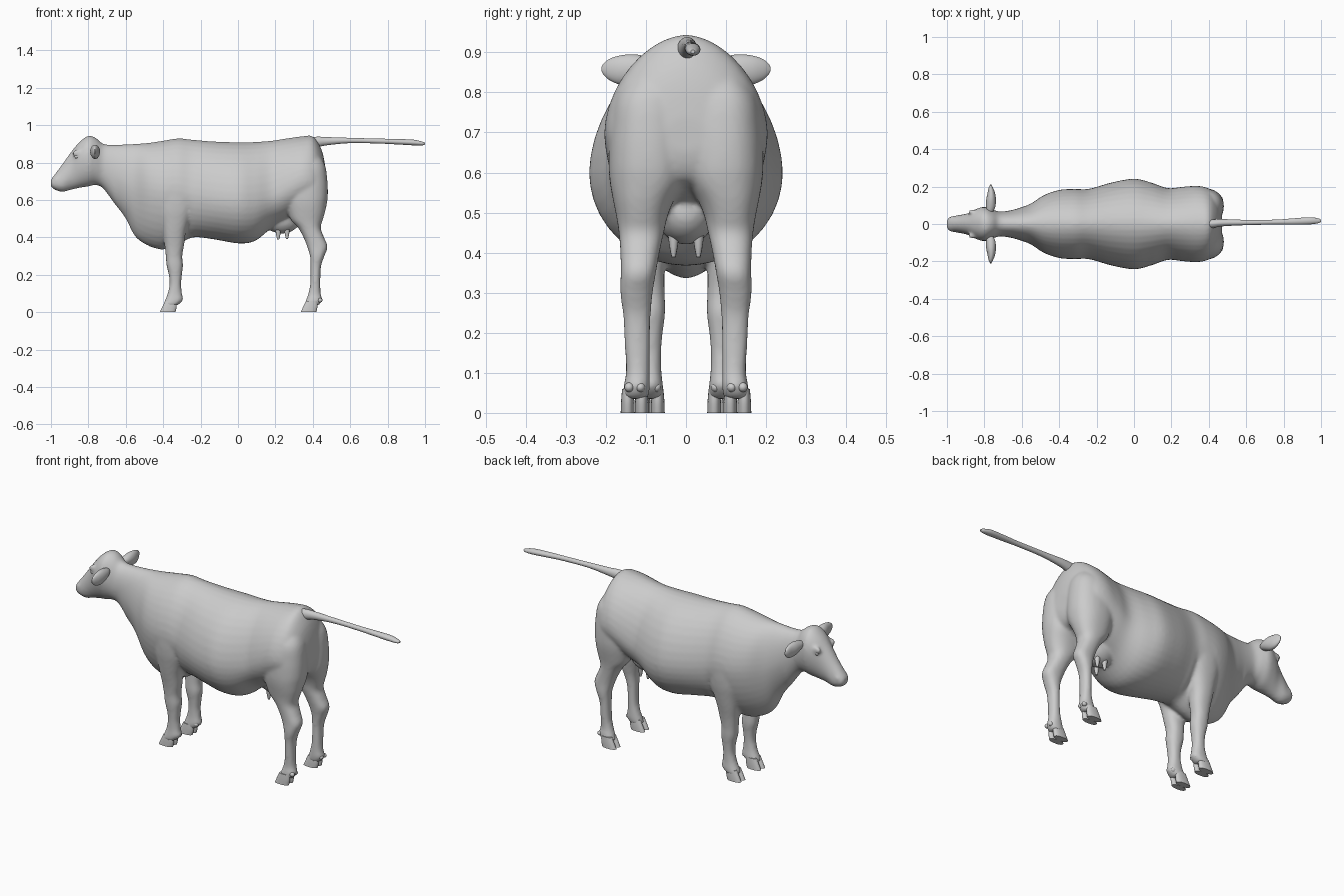
import bpy, bmesh, math
from mathutils import Vector

grey = bpy.data.materials.new("plain grey")
grey.diffuse_color = (0.6, 0.6, 0.6, 1)
SIDES = 40


def power(v, n):
    return math.copysign(abs(v) ** (2 / n), v)


def smooth_rows(rows, steps=4):
    """Catmull-Rom interpolation of the cross-section table."""
    out = []
    for i in range(len(rows) - 1):
        p = [rows[max(0, min(len(rows) - 1, i + k))] for k in (-1, 0, 1, 2)]
        for s in range(steps):
            t = s / steps
            out.append([0.5 * (2 * b + (c - a) * t + (2 * a - 5 * b + 4 * c - d) * t * t
                               + (3 * b - a - 3 * c + d) * t ** 3) for a, b, c, d in zip(*p)])
    return out + [list(rows[-1])]


def torso_ring(r):
    """Row: x, top, bottom, half width, height of the widest point."""
    x, top, bot, w, mid = r
    low = 1.75 if -0.65 < x < -0.25 else 2.0
    high = 2.1 - 0.3 * min(1, max(0, (x + 0.75) / 0.4))
    pts = []
    for k in range(SIDES):
        a = 2 * math.pi * k / SIDES
        c, s = math.cos(a), math.sin(a)
        n = high if s > 0 else low
        pts.append(Vector((x, w * power(c, n), mid + power(s, n) * ((top - mid) if s > 0 else (mid - bot)))))
    return pts


def box_ring(axis, side=1, n=2.3):
    """Row: position on the axis, then low/high limits on the two other axes."""
    others = [k for k in range(3) if k != axis]

    def ring(r):
        pts = []
        for k in range(SIDES):
            a = 2 * math.pi * k / SIDES
            v = Vector((0, 0, 0))
            v[axis] = r[0]
            v[others[0]] = (r[1] + r[2]) / 2 + (r[2] - r[1]) / 2 * power(math.cos(a), n)
            v[others[1]] = (r[3] + r[4]) / 2 + (r[4] - r[3]) / 2 * power(math.sin(a), n)
            v.y *= side
            pts.append(v)
        return pts
    return ring


def loft(bm, rows, ring, steps=4):
    rings = [[bm.verts.new(p) for p in ring(r)] for r in smooth_rows(rows, steps)]
    for a, b in zip(rings, rings[1:]):
        for k in range(SIDES):
            j = (k + 1) % SIDES
            bm.faces.new((a[k], a[j], b[j], b[k]))
    bm.faces.new(rings[0])
    bm.faces.new(rings[-1])


def ball(bm, centre, size):
    vs = bmesh.ops.create_uvsphere(bm, u_segments=20, v_segments=12, radius=1)["verts"]
    for v in vs:
        v.co = Vector(centre) + Vector([a * b for a, b in zip(v.co, size)])


def finish(name, bm):
    bmesh.ops.recalc_face_normals(bm, faces=bm.faces)
    me = bpy.data.meshes.new(name)
    bm.to_mesh(me)
    bm.free()
    me.materials.append(grey)
    ob = bpy.data.objects.new(name, me)
    bpy.context.collection.objects.link(ob)
    bpy.ops.object.select_all(action='DESELECT')
    ob.select_set(True)
    bpy.context.view_layer.objects.active = ob
    bpy.ops.object.shade_smooth_by_angle(angle=math.radians(50))
    return ob


# Head, neck and torso in one run from the muzzle to the rump
torso = [(-1.0, .71, .672, .024, .69), (-.985, .73, .657, .037, .69), (-.94, .79, .643, .047, .70),
         (-.89, .86, .655, .057, .76), (-.845, .912, .665, .08, .81), (-.80, .943, .672, .092, .82),
         (-.76, .932, .68, .08, .80), (-.72, .90, .66, .066, .78), (-.66, .895, .58, .073, .74),
         (-.60, .897, .50, .09, .70), (-.55, .90, .405, .11, .67), (-.48, .905, .355, .155, .66),
         (-.40, .917, .335, .182, .65), (-.32, .929, .36, .188, .65), (-.24, .922, .40, .188, .63),
         (-.12, .912, .388, .222, .61), (0, .909, .368, .242, .60), (.09, .910, .38, .222, .60),
         (.18, .917, .45, .192, .62), (.26, .929, .49, .199, .66), (.34, .94, .53, .204, .70),
         (.40, .94, .56, .190, .70), (.44, .885, .58, .158, .69), (.46, .82, .61, .11, .70),
         (.47, .74, .65, .05, .70)]
# Legs: z, then x limits and y limits
hind_leg = [(.86, .32, .42, .03, .12), (.79, .25, .464, .006, .176), (.70, .23, .478, -.004, .191),
            (.62, .24, .48, -.004, .193), (.575, .252, .474, .004, .19), (.53, .268, .464, .03, .182),
            (.49, .285, .452, .046, .174), (.45, .322, .442, .055, .168), (.40, .35, .46, .066, .164),
            (.35, .37, .479, .075, .163), (.30, .385, .462, .083, .164), (.24, .388, .443, .088, .157),
            (.15, .386, .44, .090, .152), (.10, .376, .442, .09, .15), (.065, .364, .45, .09, .156),
            (.035, .355, .43, .094, .158)]
front_leg = [(.74, -.38, -.28, .10, .16), (.66, -.43, -.23, .06, .185), (.56, -.43, -.235, .05, .183),
             (.48, -.412, -.262, .05, .17), (.42, -.402, -.28, .053, .158), (.36, -.393, -.288, .054, .145),
             (.30, -.386, -.298, .053, .136), (.25, -.382, -.294, .052, .133), (.20, -.37, -.30, .058, .127),
             (.15, -.366, -.304, .062, .122), (.10, -.376, -.30, .061, .121), (.065, -.39, -.294, .057, .124),
             (.035, -.402, -.325, .056, .124)]
bm = bmesh.new()
loft(bm, torso, torso_ring)
ball(bm, (.235, 0, .50), (.10, .075, .08))                       # udder
for side in (1, -1):
    loft(bm, hind_leg, box_ring(2, side))
    loft(bm, front_leg, box_ring(2, side))
    ball(bm, (-.965, side * .026, .705), (.022, .018, .02))      # nostril wings
    ball(bm, (-.858, side * .064, .850), (.03, .013, .02))       # brows
body = finish("body", bm)
mod = body.modifiers.new("blend", 'REMESH')
mod.mode = 'VOXEL'
mod.voxel_size = 0.008
mod.use_smooth_shade = True
mod = body.modifiers.new("soften", 'SMOOTH')
mod.factor = 0.5
mod.iterations = 8

# Paired parts
for side, label in ((1, "left"), (-1, "right")):
    # Leaf-shaped ears
    bm = bmesh.new()
    loft(bm, [(.06, -.787, -.757, .853, .877), (.09, -.79, -.742, .838, .888), (.13, -.79, -.738, .821, .895),
              (.165, -.783, -.743, .82, .892), (.19, -.778, -.752, .83, .884),
              (.205, -.772, -.76, .843, .873), (.211, -.768, -.764, .853, .863)], box_ring(1, side, 2))
    finish("ear_" + label, bm)
    # Eyes
    bm = bmesh.new()
    ball(bm, (-.862, side * .065, .832), (.014, .009, .010))
    finish("eye_" + label, bm)
    # Cloven hooves with dewclaws
    for name, x, y in (("hind", .335, .128), ("front", -.418, .088)):
        bm = bmesh.new()
        for toe in (-1, 1):
            c = y + toe * .0175
            loft(bm, [(.06, x + .028, x + .09, c - .014, c + .014), (.03, x + .014, x + .09, c - .0165, c + .0165),
                      (0, x, x + .084, c - .0175, c + .0175)], box_ring(2, side))
            ball(bm, (x + .103, side * (y + toe * .014), .064), (.014, .012, .012))
        finish(name + "_hoof_" + label, bm)

# Four teats
bm = bmesh.new()
for x, z in ((.215, .388), (.262, .39)):
    for side in (1, -1):
        y = side * .031
        loft(bm, [(.46, x - .017, x + .017, y - .016, y + .016), (z + .025, x - .011, x + .011, y - .010, y + .010),
                  (z, x - .005, x + .005, y - .005, y + .005)], box_ring(2, 1, 2))
finish("teats", bm)

# Tail held straight out, with a tuft at the end
bm = bmesh.new()
loft(bm, [(.36, -.025, .025, .88, .93), (.42, -.021, .025, .882, .938), (.48, -.012, .026, .893, .936),
          (.60, -.006, .022, .904, .932), (.75, -.003, .023, .902, .928), (.85, -.004, .03, .897, .926),
          (.94, -.002, .036, .892, .922), (.985, .004, .03, .892, .912), (1.0, .012, .022, .897, .906)],
     box_ring(0, 1, 2))
finish("tail", bm)
